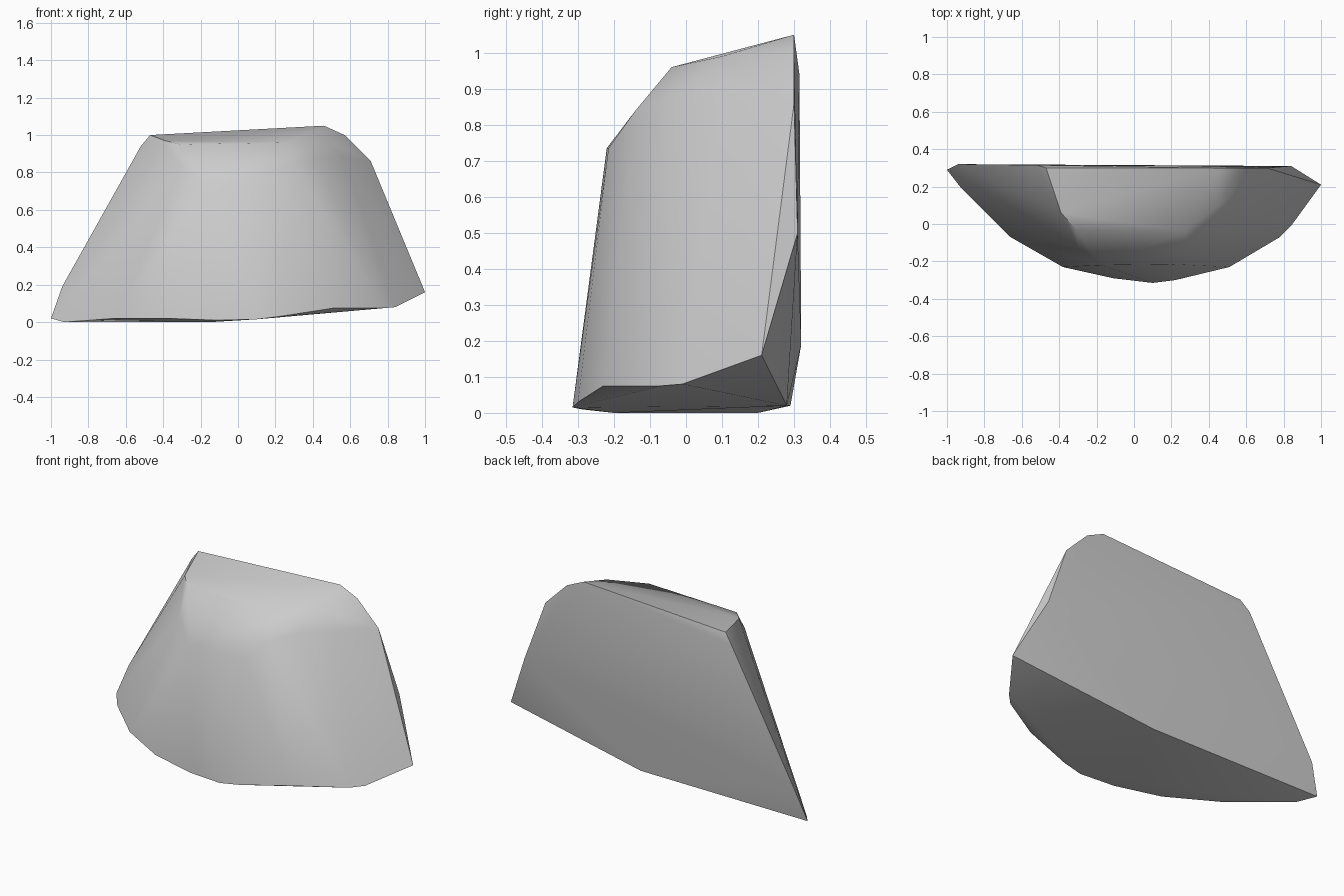
import bpy
import bmesh
import math

default_cube = bpy.data.objects.get("Cube")
if default_cube:
    bpy.data.objects.remove(default_cube, do_unlink=True)


def make_material(name, colour):
    material = bpy.data.materials.new(name)
    material.use_nodes = True
    material.diffuse_color = colour
    shader = material.node_tree.nodes["Principled BSDF"]
    shader.inputs["Base Color"].default_value = colour
    shader.inputs["Roughness"].default_value = 0.9
    return material


def make_faceted_rock(name, outlines, material):
    """Wrap a tight convex skin around a stack of outlines."""
    bm = bmesh.new()
    for outline in outlines:
        for corner in outline:
            bm.verts.new(corner)
    hull = bmesh.ops.convex_hull(bm, input=bm.verts[:])
    buried = {item for item in hull["geom_interior"] + hull["geom_unused"]
              if isinstance(item, bmesh.types.BMVert)}
    bmesh.ops.delete(bm, geom=list(buried), context="VERTS")

    # Merge nearly flat triangles into broad facets
    bmesh.ops.dissolve_limit(bm, angle_limit=math.radians(1),
                             verts=bm.verts[:], edges=bm.edges[:])
    bmesh.ops.recalc_face_normals(bm, faces=bm.faces[:])

    mesh = bpy.data.meshes.new(name)
    bm.to_mesh(mesh)
    bm.free()
    mesh.materials.append(material)
    rock = bpy.data.objects.new(name, mesh)
    bpy.context.collection.objects.link(rock)

    # Soft facets in front, crisp edges around the back and base
    bpy.ops.object.select_all(action="DESELECT")
    rock.select_set(True)
    bpy.context.view_layer.objects.active = rock
    bpy.ops.object.shade_smooth_by_angle(angle=math.radians(38))
    return rock


# Curved foot of the rock, tilting up towards the left tip
base = [
    (-1, .29, .02), (-.93, .2, 0), (-.66, -.07, .02), (-.38, -.23, .02),
    (-.11, -.29, .01), (.1, -.315, .015), (.22, -.3, .03),
    (.51, -.23, .075), (.78, -.07, .075), (.84, -.01, .08),
    (1, .21, .16), (.1, .28, .02), (-.15, -.2, 0),
]

# Flat back slab corners
back = [
    (-.94, .32, .19), (.84, .31, .5), (.79, .28, .66),
    (.71, .3, .86), (-.52, .315, .94),
]

# Rounded shoulder above the front face
shoulder = [
    (-.41, .04, .88), (-.3, -.12, .82), (-.17, -.22, .735),
    (.2, -.215, .735), (.3, -.14, .84), (.42, -.03, .88), (.56, .1, .88),
]

# Sloping top facet
crown = [
    (-.47, .3, 1), (-.39, .06, .97), (-.31, -.03, .95), (.27, -.04, .96),
    (.45, .1, .99), (.57, .3, 1), (.46, .3, 1.05),
]

stone_grey = make_material("stone grey", (.6, .6, .6, 1))
make_faceted_rock("boulder", [base, back, shoulder, crown], stone_grey)
